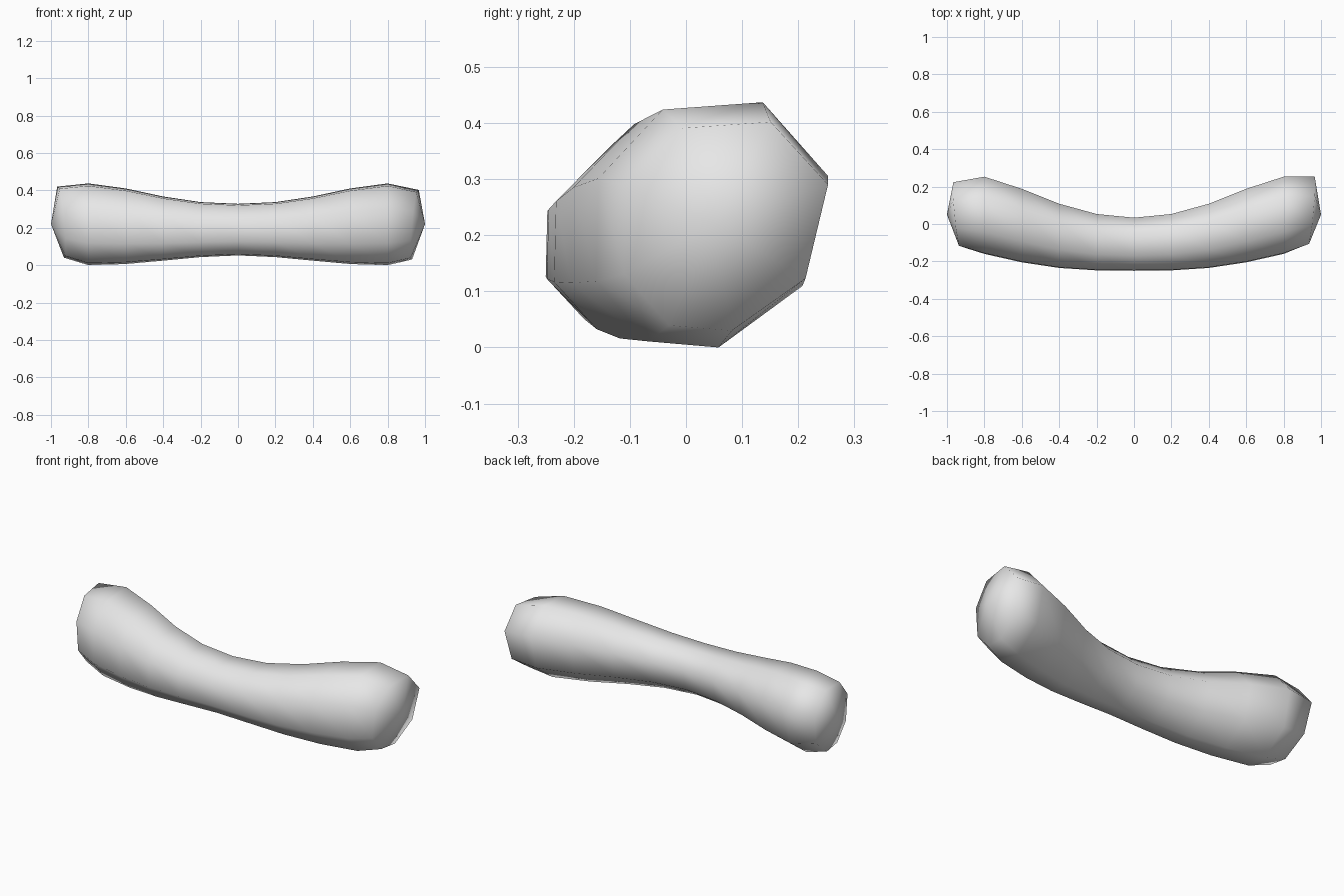
import bpy, bmesh

cube = bpy.data.objects.get("Cube")
if cube:
    bpy.data.objects.remove(cube)

mat = bpy.data.materials.new("light_grey")
mat.use_nodes = True
grey = (0.8, 0.8, 0.8, 1)
mat.diffuse_color = grey
mat.node_tree.nodes["Principled BSDF"].inputs["Base Color"].default_value = grey

# Eight-sided cross-section, flattened at the lower back
SECTION = [(0.99, 0.40), (0.43, 1.0), (-0.43, 0.94), (-0.98, 0.38),
           (-1.0, -0.46), (-0.56, -0.95), (0.05, -1.0), (0.77, -0.5)]

# Half of the bent body: x, front, back, bottom, top
HALF = [(0.2, -0.248, 0.055, 0.043, 0.337), (0.4, -0.235, 0.11, 0.024, 0.367),
        (0.6, -0.205, 0.19, 0.006, 0.41), (0.8, -0.16, 0.255, 0.0, 0.437)]
MIDDLE = (0, -0.25, 0.035, 0.052, 0.328)
LEFT_END = (0.945, -0.11, 0.255, 0.03, 0.402)
RIGHT_END = (-0.945, -0.12, 0.225, 0.04, 0.42)


def ring(bm, x, front, back, bottom, top, tilt=0):
    cy, cz = (front + back) / 2, (bottom + top) / 2
    ry, rz = (back - front) / 2, (top - bottom) / 2
    return [bm.verts.new((x + tilt * (0.6 * a + 0.6 * b), cy + a * ry, cz + b * rz))
            for a, b in SECTION]


bm = bmesh.new()
rings = [ring(bm, *RIGHT_END, tilt=-0.025)]
rings += [ring(bm, -s[0], *s[1:]) for s in reversed(HALF)]
rings += [ring(bm, *MIDDLE)]
rings += [ring(bm, *s) for s in HALF]
rings += [ring(bm, *LEFT_END, tilt=0.025)]

# Skin between neighbouring rings
n = len(SECTION)
for r, s in zip(rings, rings[1:]):
    for i in range(n):
        j = (i + 1) % n
        bm.faces.new((r[i], r[j], s[j], s[i]))

# Blunt pointed ends
for x, r in ((-1, rings[0]), (1, rings[-1])):
    tip = bm.verts.new((x, 0.05, 0.22))
    for i in range(n):
        bm.faces.new((r[i], r[(i + 1) % n], tip))

bmesh.ops.recalc_face_normals(bm, faces=bm.faces)
for f in bm.faces:
    f.smooth = True
mesh = bpy.data.meshes.new("curved_body")
bm.to_mesh(mesh)
bm.free()
mesh.materials.append(mat)
body = bpy.data.objects.new("curved_body", mesh)
bpy.context.collection.objects.link(body)
